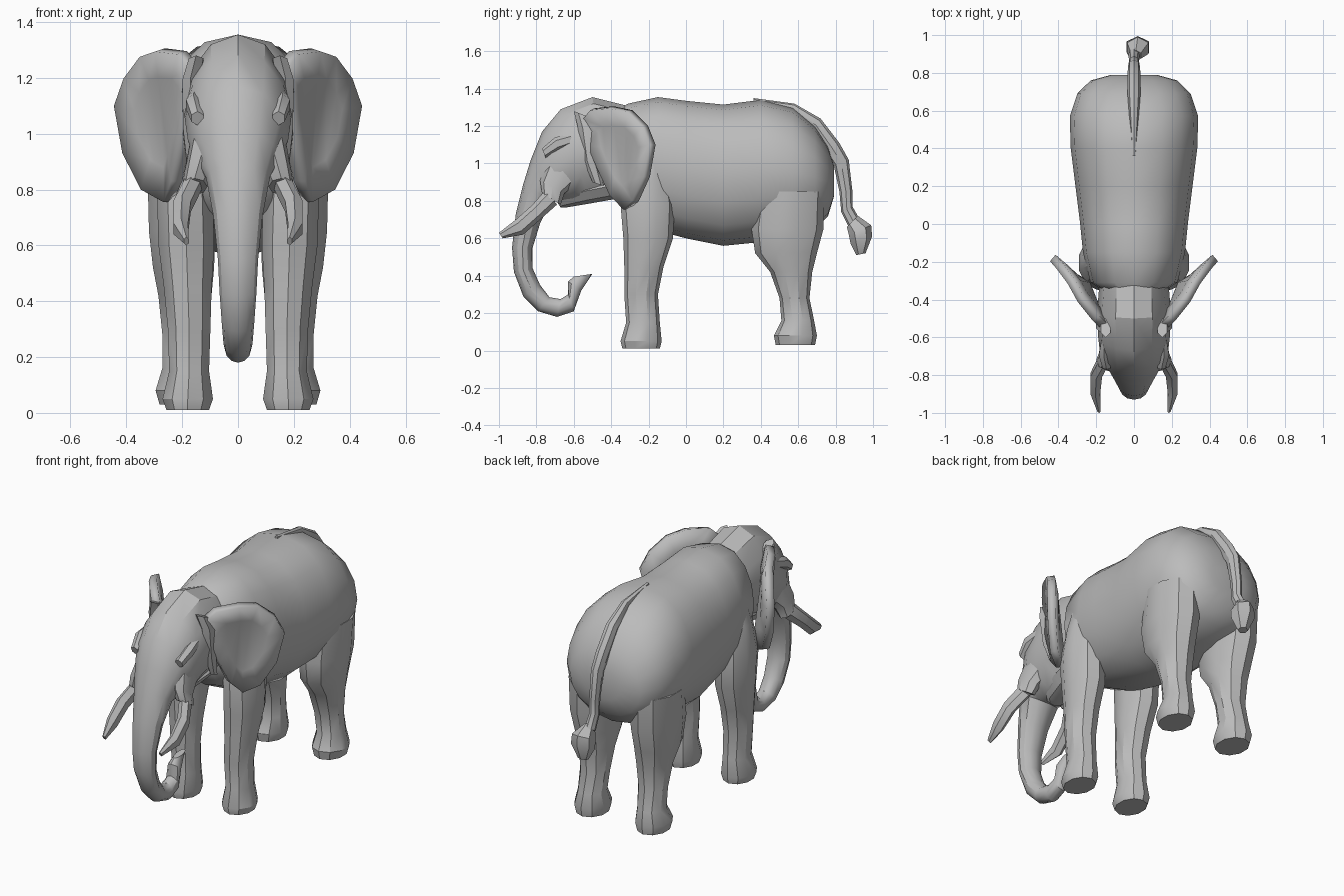
import bpy
import bmesh
from math import cos, sin, pi, radians
from mathutils import Vector

default_cube = bpy.data.objects.get("Cube")
if default_cube:
    bpy.data.objects.remove(default_cube)

hide = bpy.data.materials.new("elephant_grey")
hide.use_nodes = True
grey = (0.5, 0.5, 0.5, 1)
hide.diffuse_color = grey
hide.node_tree.nodes["Principled BSDF"].inputs["Base Color"].default_value = grey


def finish(name, bm, angle=32):
    """Turn a bmesh into a shaded grey object."""
    bmesh.ops.recalc_face_normals(bm, faces=bm.faces)
    mesh = bpy.data.meshes.new(name)
    bm.to_mesh(mesh)
    bm.free()
    mesh.materials.append(hide)
    part = bpy.data.objects.new(name, mesh)
    bpy.context.collection.objects.link(part)
    bpy.ops.object.select_all(action='DESELECT')
    part.select_set(True)
    bpy.context.view_layer.objects.active = part
    bpy.ops.object.shade_smooth_by_angle(angle=radians(angle))
    return part


def bridge(bm, first, second):
    """Join two vertex loops with a band of quads."""
    count = len(first)
    for i in range(count):
        j = (i + 1) % count
        bm.faces.new((first[i], first[j], second[j], second[i]))


def loft(name, rings, sides=10, side=1, squareness=1.0, angle=32):
    """Skin rings given as (y, z) of one edge, (y, z) of the opposite edge, x, half width."""
    bm = bmesh.new()
    loops = []
    for ya, za, yb, zb, x, width in rings:
        near, far = Vector((0, ya, za)), Vector((0, yb, zb))
        middle, reach = (near + far) / 2, (near - far) / 2
        loop = []
        for i in range(sides):
            c, s = cos(2 * pi * i / sides), sin(2 * pi * i / sides)
            flare = abs(s) ** squareness * (1 if s > 0 else -1)
            point = middle + reach * c
            point.x = side * (x + width * flare)
            loop.append(bm.verts.new(point))
        loops.append(loop)
    for first, second in zip(loops, loops[1:]):
        bridge(bm, first, second)
    bm.faces.new(loops[0])
    bm.faces.new(loops[-1])
    return finish(name, bm, angle)


def upright(profile):
    """Vertical rings from (y, top, bottom, half width)."""
    return [(y, top, y, bottom, 0, w) for y, top, bottom, w in profile]


def level(profile):
    """Horizontal rings from (z, front, back, x, half width)."""
    return [(front, z, back, z, x, w) for z, front, back, x, w in profile]


def centred(profile):
    """Rings on the middle plane from (y, z, y, z, half width)."""
    return [(ya, za, yb, zb, 0, w) for ya, za, yb, zb, w in profile]


# Barrel of the body, from shoulders to rump
loft("body", upright([
    (-.36, 1.29, .82, .15), (-.31, 1.32, .72, .23), (-.15, 1.355, .64, .27),
    (0, 1.335, .6, .285), (.2, 1.315, .56, .31), (.4, 1.34, .58, .335),
    (.57, 1.3, .61, .34), (.69, 1.2, .65, .3), (.76, 1.09, .72, .23),
    (.79, .99, .82, .12)]), sides=16, squareness=.85, angle=40)

# Head running down into the curled trunk
loft("head_and_trunk", centred([
    (-.28, 1.3, -.28, .8, .18), (-.5, 1.355, -.42, .83, .195),
    (-.67, 1.29, -.52, .81, .19), (-.77, 1.17, -.6, .79, .18),
    (-.83, 1.02, -.66, .79, .145), (-.87, .89, -.72, .8, .115),
    (-.91, .73, -.78, .68, .088), (-.93, .55, -.82, .55, .072),
    (-.92, .42, -.82, .44, .066), (-.87, .29, -.78, .35, .058),
    (-.79, .21, -.73, .285, .052), (-.69, .18, -.67, .275, .047),
    (-.6, .21, -.63, .3, .042), (-.56, .32, -.63, .37, .036),
    (-.5, .41, -.6, .395, .02)]), sides=12)

# Lower jaw
loft("jaw", centred([
    (-.42, .95, -.38, .81, .13), (-.56, .92, -.52, .785, .11),
    (-.66, .86, -.64, .765, .075), (-.7, .81, -.67, .765, .035)]), sides=8)

# Tail lying over the rump, then the tuft
loft("tail", centred([
    (.36, 1.35, .36, 1.3, .01), (.58, 1.32, .56, 1.27, .025),
    (.72, 1.24, .67, 1.17, .035), (.82, 1.11, .74, 1.06, .035),
    (.87, 1.02, .79, .99, .032), (.89, .85, .82, .85, .028),
    (.89, .77, .83, .74, .026), (.93, .7, .87, .66, .03)]), sides=8)
loft("tail_tuft", [
    (.92, .72, .86, .66, .01, .03), (.99, .67, .87, .62, .02, .065),
    (.995, .61, .88, .57, .02, .068), (.96, .52, .91, .51, .02, .03)], sides=6)

front_leg = level([
    (.01, -.34, -.14, .18, .08), (.05, -.35, -.13, .18, .095),
    (.15, -.32, -.14, .175, .075), (.3, -.33, -.15, .175, .08),
    (.45, -.33, -.12, .18, .09), (.6, -.335, -.07, .185, .105),
    (.78, -.35, -.06, .19, .105), (.95, -.31, -.09, .175, .1),
    (1.1, -.26, -.13, .15, .09)])
hind_leg = level([
    (.03, .48, .69, .2, .085), (.08, .47, .7, .2, .1),
    (.16, .51, .685, .195, .08), (.28, .5, .66, .19, .085),
    (.42, .45, .675, .19, .1), (.52, .37, .7, .195, .115),
    (.65, .35, .735, .2, .125), (.85, .38, .74, .2, .13)])
cheek = [(-.74, 1.04, -.55, .92, .1, .07), (-.78, .91, -.65, .84, .135, .055),
         (-.77, .84, -.67, .78, .155, .045)]
tusk = [(-.75, .86, -.69, .78, .16, .035), (-.82, .78, -.78, .7, .2, .036),
        (-.91, .7, -.87, .62, .205, .03), (-1, .63, -.98, .6, .185, .01)]
brow = [(-.62, 1.16, -.6, 1.1, .155, .02), (-.7, 1.14, -.68, 1.07, .16, .03),
        (-.77, 1.08, -.75, 1.03, .145, .025)]
ear_root = [(-.6, 1.28, -.5, 1.24, .15, .03), (-.58, 1.2, -.47, 1.16, .17, .035),
            (-.55, 1.02, -.46, .98, .17, .03), (-.5, .9, -.44, .88, .17, .015)]
ear_rim = [
    (.16, -.54, 1.24), (.2, -.5, 1.29), (.28, -.4, 1.3), (.335, -.3, 1.28),
    (.395, -.22, 1.2), (.43, -.18, 1.1), (.4, -.21, .93), (.335, -.27, .8),
    (.25, -.32, .755), (.22, -.4, .83), (.19, -.47, .98), (.17, -.52, 1.1)]


def ear(name, side):
    """Cupped ear flap: rim, sunken inner ring and flat middle, then thickness."""
    bm = bmesh.new()
    rim = [Vector((side * x, y, z)) for x, y, z in ear_rim]
    centre = sum(rim, Vector()) / len(rim)
    hollow = Vector((-side * .012, .012, 0))
    outer = [bm.verts.new(p) for p in rim]
    inner = [bm.verts.new(centre + (p - centre) * .6 + hollow) for p in rim]
    bridge(bm, outer, inner)
    bmesh.ops.triangulate(bm, faces=[bm.faces.new(inner)])
    flap = finish(name, bm)
    shell = flap.modifiers.new("thickness", 'SOLIDIFY')
    shell.thickness = .045
    shell.offset = 0


# Paired parts
for label, side in (("left", 1), ("right", -1)):
    loft(label + "_front_leg", front_leg, 10, side)
    loft(label + "_hind_leg", hind_leg, 10, side)
    loft(label + "_cheek", cheek, 8, side)
    loft(label + "_tusk", tusk, 6, side)
    loft(label + "_brow", brow, 6, side)
    loft(label + "_ear_root", ear_root, 6, side)
    ear(label + "_ear", side)
